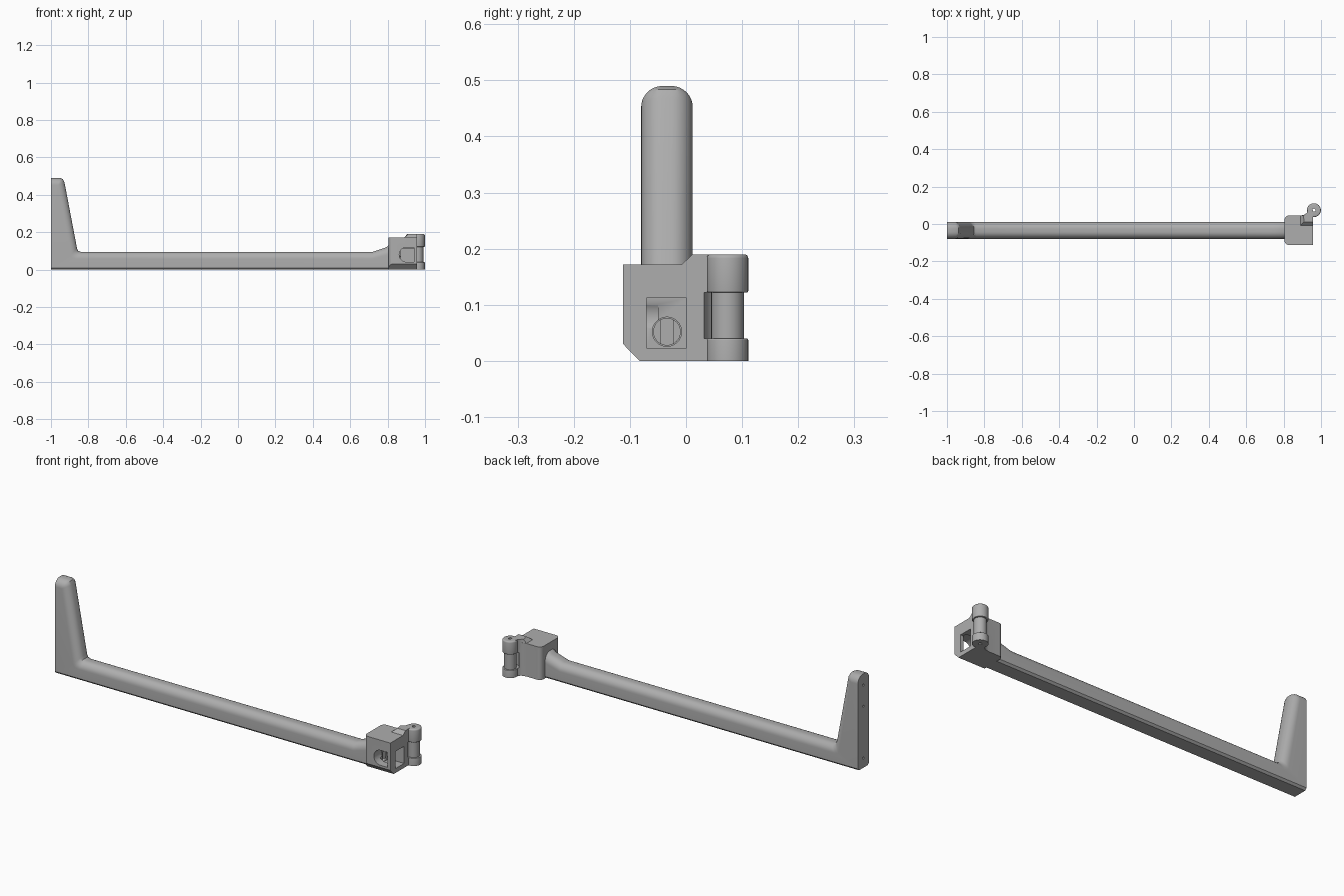
import bpy, bmesh, math
from mathutils import Matrix, Vector

cube = bpy.data.objects.get("Cube")
if cube:
    bpy.data.objects.remove(cube, do_unlink=True)

grey = bpy.data.materials.new("plain grey")
grey.use_nodes = True
COLOUR = (0.42, 0.42, 0.42, 1)
grey.diffuse_color = COLOUR
grey.node_tree.nodes["Principled BSDF"].inputs["Base Color"].default_value = COLOUR


def finish(name, bm):
    bmesh.ops.recalc_face_normals(bm, faces=bm.faces)
    mesh = bpy.data.meshes.new(name)
    bm.to_mesh(mesh)
    bm.free()
    obj = bpy.data.objects.new(name, mesh)
    bpy.context.collection.objects.link(obj)
    mesh.materials.append(grey)
    return obj


def skin(name, faces):
    """Mesh from point loops, welding points that coincide."""
    bm, seen = bmesh.new(), {}
    for loop in faces:
        verts = []
        for p in loop:
            key = tuple(round(c, 5) for c in p)
            if key not in seen:
                seen[key] = bm.verts.new(p)
            if seen[key] not in verts:
                verts.append(seen[key])
        if len(verts) > 2 and not bm.faces.get(verts):
            bm.faces.new(verts)
    return finish(name, bm)


def loft(name, low, high):
    """Solid between two matching loops."""
    n = len(low)
    walls = [(low[i], low[(i + 1) % n], high[(i + 1) % n], high[i]) for i in range(n)]
    return skin(name, walls + [low, high])


def block(name, lo, hi):
    corners = [(lo[0], lo[1]), (hi[0], lo[1]), (hi[0], hi[1]), (lo[0], hi[1])]
    return loft(name, [(x, y, lo[2]) for x, y in corners], [(x, y, hi[2]) for x, y in corners])


def rod(name, start, end, radius, sides=40):
    a, b = Vector(start), Vector(end)
    turn = (b - a).to_track_quat('Z', 'Y').to_matrix().to_4x4()
    bm = bmesh.new()
    bmesh.ops.create_cone(bm, cap_ends=True, segments=sides, radius1=radius, radius2=radius,
                          depth=(b - a).length, matrix=Matrix.Translation((a + b) / 2) @ turn)
    return finish(name, bm)


def lathe(name, x, y, profile, sides=40):
    """Closed (radius, z) profile turned about a vertical axis."""
    def at(r, z, k):
        t = math.tau * k / sides
        return (x + r * math.cos(t), y + r * math.sin(t), z)
    n = len(profile)
    return skin(name, [(at(*profile[i], k), at(*profile[i], k + 1),
                        at(*profile[(i + 1) % n], k + 1), at(*profile[(i + 1) % n], k))
                       for k in range(sides) for i in range(n)])


def combine(obj, tool, operation):
    mod = obj.modifiers.new("cut", 'BOOLEAN')
    mod.operation, mod.solver, mod.object = operation, 'EXACT', tool
    bpy.context.view_layer.objects.active = obj
    bpy.ops.object.modifier_apply(modifier=mod.name)
    bpy.data.objects.remove(tool, do_unlink=True)


# Arm and upright: one rounded inner edge running along the L
MID, HALF, ROUND, CHAMFER, STEPS = -0.034, 0.046, 0.038, 0.01, 8
END = 0.84
# each station pairs a surface point with its core point, as (x, z)
stations = [
    ((-1, 0.49), (-1, 0.452)),
    ((-0.95, 0.49), (-0.962, 0.452)), ((-0.937, 0.484), (-0.962, 0.452)),
    ((-0.928, 0.468), (-0.962, 0.452)),
    ((-0.861, 0.115), (-0.896, 0.075)), ((-0.855, 0.101), (-0.885, 0.062)),
    ((-0.84, 0.095), (-0.865, 0.057)),
    ((0.72, 0.095), (0.72, 0.057)), ((0.79, 0.118), (0.79, 0.076)),
    ((0.805, 0.13), (0.81, 0.084)), ((END, 0.14), (END, 0.084)),
]
rows = []
for p, q in stations:
    row = []
    for side in (-1, 1):
        arc = []
        for k in range(STEPS + 1):
            t = math.pi / 2 * k / STEPS
            f = 1 - math.cos(t)
            arc.append((p[0] + (q[0] - p[0]) * f,
                        MID + side * (HALF - ROUND + ROUND * math.sin(t)),
                        p[1] + (q[1] - p[1]) * f))
        row += arc[::-1] if side < 0 else arc
    rows.append(row)
faces = [(a[i], a[i + 1], b[i + 1], b[i])
         for a, b in zip(rows, rows[1:]) for i in range(len(a) - 1)]


def foot(x, side):
    return [(x, MID + side * HALF, CHAMFER), (x, MID + side * (HALF - CHAMFER), 0)]


for side, i in ((-1, 0), (1, -1)):
    a, b = foot(-1, side), foot(END, side)
    faces.append([r[i] for r in rows] + [b[0], a[0]])
    faces.append([a[0], a[1], b[1], b[0]])
for x, row in ((-1, rows[0]), (END, rows[-1])):
    faces.append(row + foot(x, 1) + foot(x, -1)[::-1])
faces.append([foot(-1, -1)[1], foot(-1, 1)[1], foot(END, 1)[1], foot(END, -1)[1]])
arm = skin("arm", faces)
for z in (0.05, 0.32, 0.43):
    combine(arm, rod("screw_hole", (-1.02, MID, z), (-0.97, MID, z), 0.006, 16), 'DIFFERENCE')

# Housing at the end of the arm
LEFT, FACE = 0.805, 0.957
section = [(-0.112, 0.03), (-0.083, 0), (0.045, 0), (0.045, 0.172), (-0.112, 0.172)]
housing = loft("housing", [(LEFT, y, z) for y, z in section], [(FACE, y, z) for y, z in section])
bm = bmesh.new()
bm.from_mesh(housing.data)
upright = [e for e in bm.edges if all(v.co.x < LEFT + 0.01 for v in e.verts)
           and abs(e.verts[0].co.y - e.verts[1].co.y) < 0.001]
bmesh.ops.bevel(bm, geom=upright, offset=0.022, segments=6, profile=0.5, affect='EDGES')
bm.to_mesh(housing.data)
bm.free()

# Web that carries the knuckles, with a sloped raised top
PIN_X, PIN_Y = 0.962, 0.074
wide = [(0.885, -0.012), (FACE, -0.012), (FACE, 0.075), (0.929, 0.075),
        (0.924, 0.06), (0.912, 0.05), (0.885, 0.044)]
slim = [(0.91, 0.012), (FACE, 0.012)] + wide[2:6] + [(0.905, 0.046)]


def level(points, z):
    return [(x, y, z) for x, y in points]


combine(housing, loft("web", level(wide, 0.0), level(wide, 0.172)), 'UNION')
combine(housing, loft("web_top", level(wide, 0.168), level(slim, 0.19)), 'UNION')

# Openings: hinge recess, end pocket, round-backed side window, bore
BORE_Z = 0.052
combine(housing, rod("recess", (PIN_X, PIN_Y, 0.04), (PIN_X, PIN_Y, 0.122), 0.042), 'DIFFERENCE')
combine(housing, block("pocket", (0.868, -0.07, 0.023), (1, 0.001, 0.112)), 'DIFFERENCE')
combine(housing, rod("window_round", (0.901, -0.2, 0.08), (0.901, -0.05, 0.08), 0.039), 'DIFFERENCE')
combine(housing, block("window_square", (0.9, -0.2, 0.041), (0.94, -0.05, 0.119)), 'DIFFERENCE')
combine(housing, rod("bore", (0.845, MID, BORE_Z), (0.9, MID, BORE_Z), 0.026), 'DIFFERENCE')

# Slotted plug at the back of the pocket
plug = rod("plug", (0.843, MID, BORE_Z), (0.864, MID, BORE_Z), 0.0245)
combine(plug, block("slot", (0.852, MID - 0.011, 0), (0.9, MID + 0.011, 0.1)), 'DIFFERENCE')

# Hinge knuckles and the barrel between them
HOLE, R, SOFT = 0.008, 0.037, 0.007


def knuckle(name, low, high, soft_low, soft_high):
    profile = [(HOLE, low)]
    for z, soft, way in ((low, soft_low, 1), (high, soft_high, -1)):
        arc = [(R - soft + soft * math.sin(t), z + way * soft * (1 - math.cos(t)))
               for t in (math.pi / 8 * k for k in range(5))] if soft else [(R, z)]
        profile += arc if way > 0 else arc[::-1]
    return lathe(name, PIN_X, PIN_Y, profile + [(HOLE, high)])


knuckle("upper_knuckle", 0.122, 0.19, 0.003, SOFT)
knuckle("lower_knuckle", 0.0, 0.04, 0, 0.003)
lathe("hinge_barrel", PIN_X, PIN_Y, [(HOLE, 0.038), (0.029, 0.038), (0.029, 0.124), (HOLE, 0.124)])

# Smooth the curved parts, keep the edges crisp
bpy.ops.object.select_all(action='DESELECT')
for obj in bpy.context.scene.objects:
    if obj.type == 'MESH':
        obj.select_set(True)
        bpy.context.view_layer.objects.active = obj
bpy.ops.object.shade_smooth_by_angle(angle=math.radians(32))
